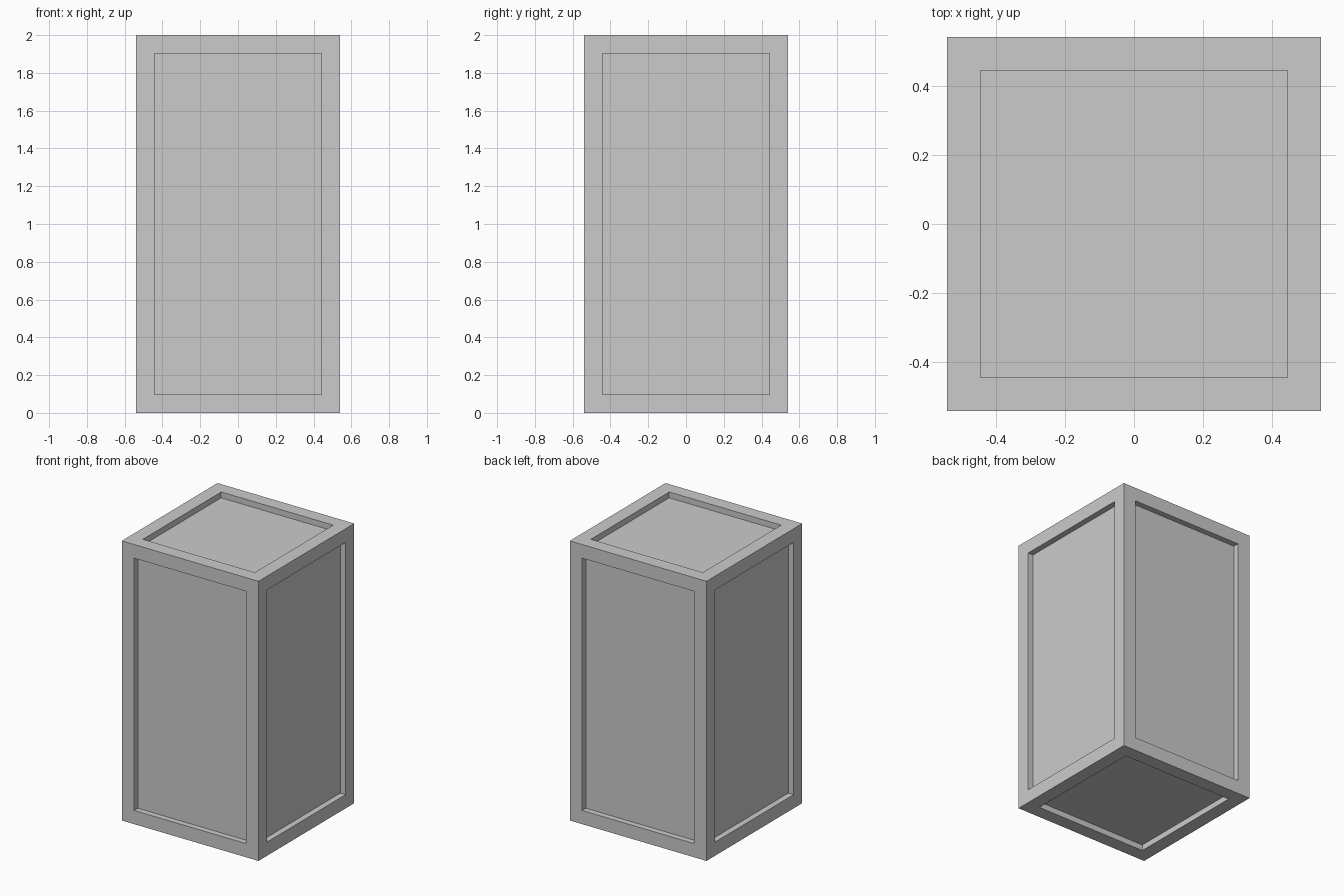
import bpy, bmesh
from mathutils import Matrix

if "Cube" in bpy.data.objects:
    bpy.data.objects.remove(bpy.data.objects["Cube"])

WIDTH, HEIGHT = 1.082, 2.0
BORDER, DEPTH = 0.098, 0.042

# Tall box standing on the ground
bm = bmesh.new()
bmesh.ops.create_cube(bm, size=1.0, matrix=Matrix.Translation((0, 0, HEIGHT / 2))
                      @ Matrix.Diagonal((WIDTH, WIDTH, HEIGHT, 1)))
sides = bm.faces[:]

# Frame border on all six sides
bmesh.ops.inset_individual(bm, faces=sides, thickness=BORDER, use_even_offset=True)

# Recessed panel inside each border
for face in sides:
    normal = face.normal.copy()
    panel = bmesh.ops.extrude_discrete_faces(bm, faces=[face])["faces"][0]
    bmesh.ops.translate(bm, verts=panel.verts[:], vec=-normal * DEPTH)

bmesh.ops.recalc_face_normals(bm, faces=bm.faces[:])
mesh = bpy.data.meshes.new("panelled_crate")
bm.to_mesh(mesh)
bm.free()
crate = bpy.data.objects.new("panelled_crate", mesh)
bpy.context.collection.objects.link(crate)
